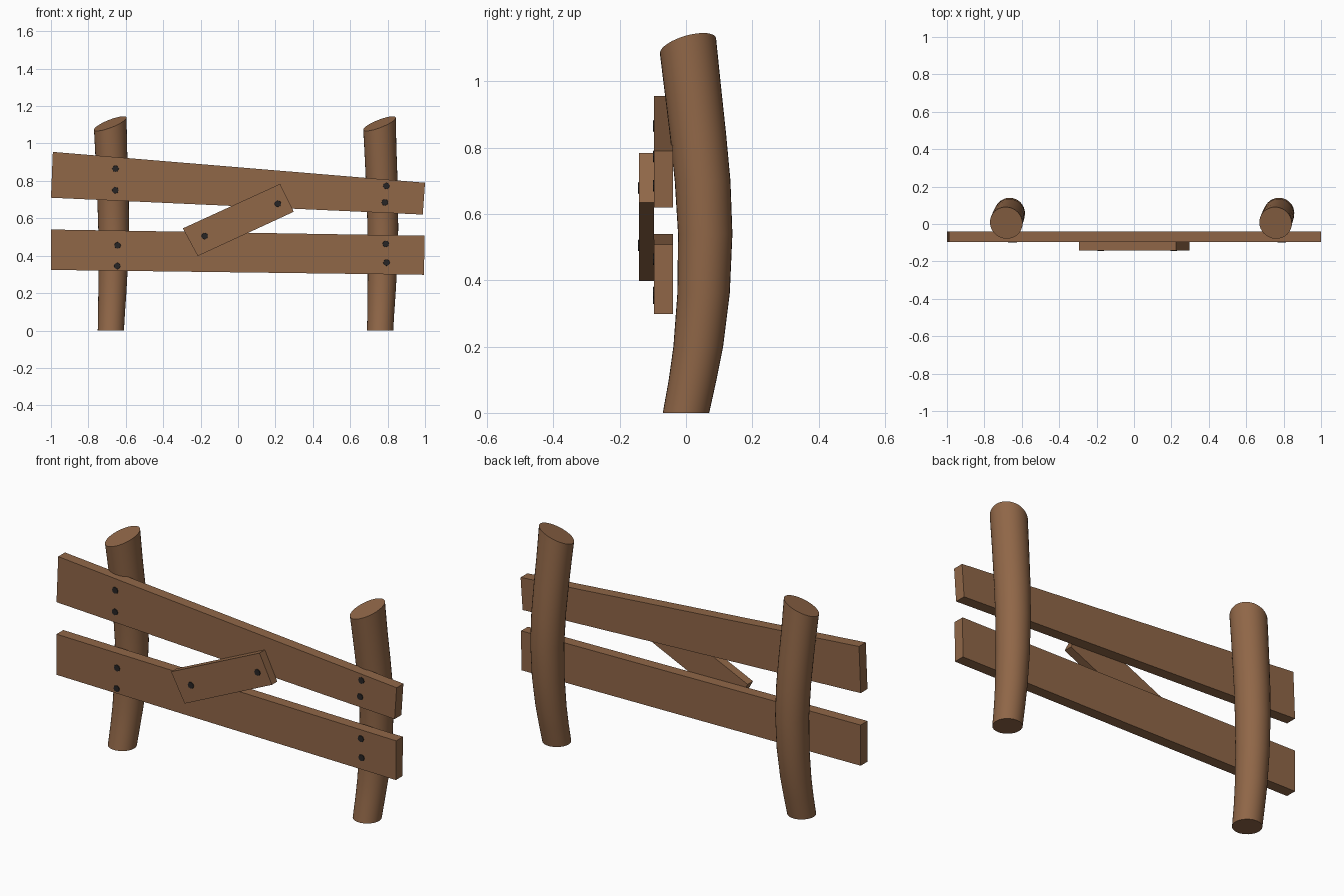
import bpy, bmesh, math

if "Cube" in bpy.data.objects:
    bpy.data.objects.remove(bpy.data.objects["Cube"])


def material(name, rgb):
    m = bpy.data.materials.new(name)
    m.diffuse_color = (*rgb, 1)
    m.use_nodes = True
    m.node_tree.nodes["Principled BSDF"].inputs["Base Color"].default_value = m.diffuse_color
    return m


WOOD = material("brown wood", (0.28, 0.135, 0.064))
IRON = material("dark iron", (0.02, 0.018, 0.018))


def add_object(name, bm, mat, smooth=False):
    bmesh.ops.recalc_face_normals(bm, faces=bm.faces[:])
    me = bpy.data.meshes.new(name)
    bm.to_mesh(me)
    bm.free()
    me.materials.append(mat)
    ob = bpy.data.objects.new(name, me)
    bpy.context.collection.objects.link(ob)
    if smooth:
        bpy.ops.object.select_all(action='DESELECT')
        ob.select_set(True)
        bpy.context.view_layer.objects.active = ob
        bpy.ops.object.shade_smooth_by_angle(angle=math.radians(40))
    return ob


# Bent round post: centre x offset, centre y, height, radius for each ring
POST = [(0.000, 0.000, 0.00, 0.070), (0.004, 0.020, 0.10, 0.072),
        (0.008, 0.037, 0.20, 0.075), (0.013, 0.053, 0.36, 0.079),
        (0.015, 0.058, 0.54, 0.082), (0.012, 0.050, 0.70, 0.084),
        (0.007, 0.036, 0.84, 0.085), (0.001, 0.020, 0.98, 0.086),
        (-0.003, 0.006, 1.106, 0.087)]


def post(name, x0, sides=32):
    bm = bmesh.new()
    rings = []
    for i, (cx, cy, z, r) in enumerate(POST):
        ring = []
        for k in range(sides):
            a = 2 * math.pi * k / sides
            dx, dy = r * math.cos(a), r * math.sin(a)
            # slanted saw cut at the top
            cut = 0.37 * dx + 0.26 * dy if i == len(POST) - 1 else 0
            ring.append(bm.verts.new((x0 + cx + dx, cy + dy - 0.1 * cut, z + cut)))
        rings.append(ring)
    for low, high in zip(rings, rings[1:]):
        for k in range(sides):
            n = (k + 1) % sides
            bm.faces.new((low[k], low[n], high[n], high[k]))
    bm.faces.new(rings[0])
    bm.faces.new(rings[-1])
    add_object(name, bm, WOOD, smooth=True)


post("left_post", -0.68)
post("right_post", 0.76)


# Boards: front outline in x, z extruded through y
def board(name, outline, y_front, y_back):
    bm = bmesh.new()
    face = bm.faces.new([bm.verts.new((x, y_front, z)) for x, z in outline])
    new = bmesh.ops.extrude_face_region(bm, geom=[face])["geom"]
    for v in new:
        if isinstance(v, bmesh.types.BMVert):
            v.co.y = y_back
    add_object(name, bm, WOOD)


board("upper_rail", [(-1, 0.71), (0.988, 0.62), (1, 0.79), (-0.99, 0.955)], -0.096, -0.039)
board("lower_rail", [(-1, 0.324), (0.995, 0.298), (0.997, 0.507), (-1, 0.54)], -0.096, -0.039)
board("diagonal_brace", [(-0.215, 0.398), (0.298, 0.635), (0.225, 0.784), (-0.295, 0.546)], -0.141, -0.096)


# Nail heads
def nail(name, x, z, y_front):
    bm = bmesh.new()
    bmesh.ops.create_cone(bm, cap_ends=True, segments=8, radius1=0.019,
                          radius2=0.017, depth=0.008)
    for v in bm.verts:
        px, py, pz = v.co
        v.co = (x + px, y_front + 0.001 - pz, z + py)
    add_object(name, bm, IRON)


RAIL_NAILS = [(-0.655, 0.865), (-0.656, 0.75), (-0.644, 0.455), (-0.646, 0.345),
              (0.793, 0.773), (0.785, 0.685), (0.79, 0.463), (0.794, 0.363)]
for x, z in RAIL_NAILS:
    nail("rail_nail", x, z, -0.096)
for x, z in [(-0.178, 0.505), (0.213, 0.678)]:
    nail("brace_nail", x, z, -0.141)
